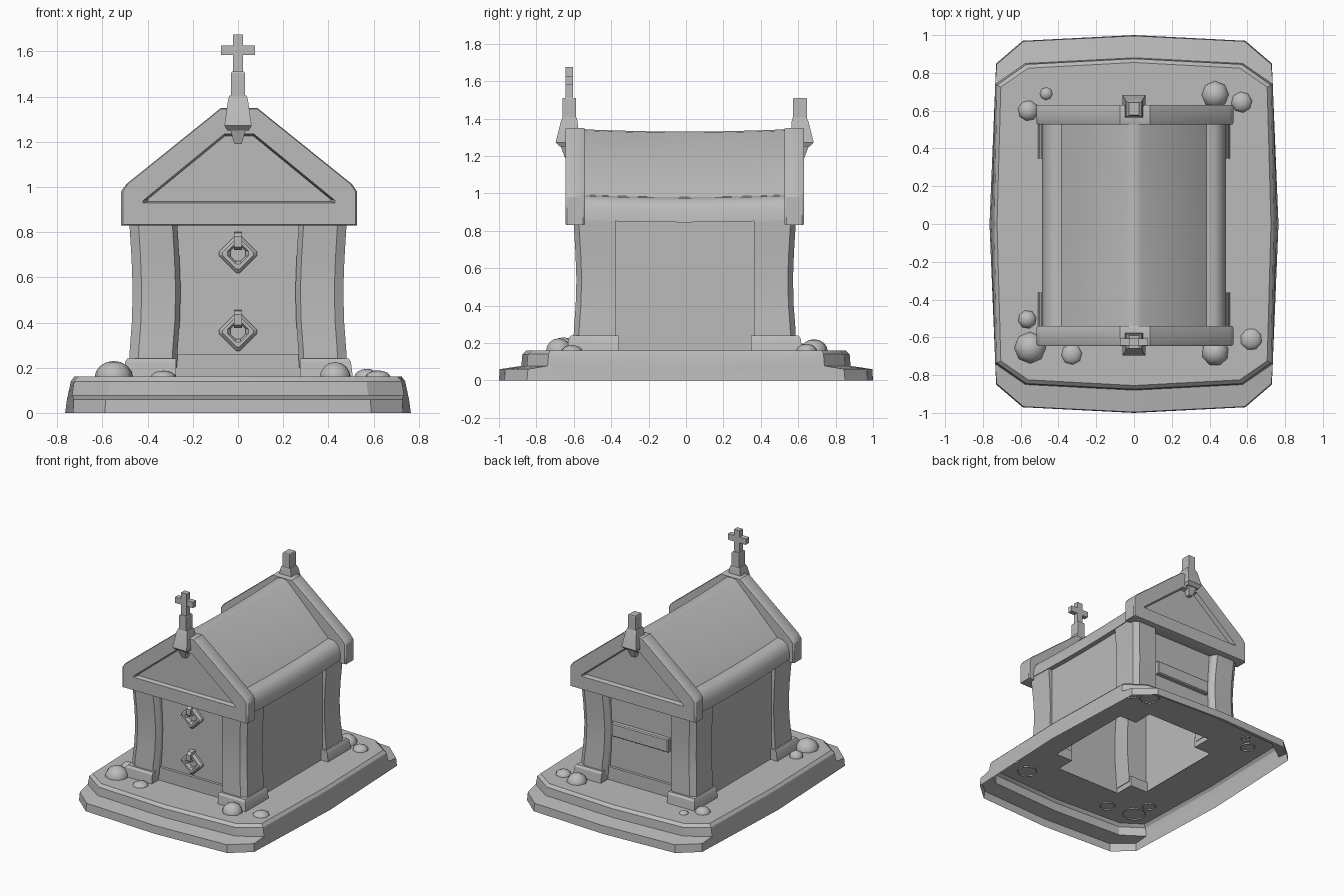
import bpy, bmesh, math
from mathutils import Matrix, Vector

old = bpy.data.objects.get("Cube")
if old:
    bpy.data.objects.remove(old, do_unlink=True)

stone = bpy.data.materials.new("grey stone")
stone.use_nodes = True
GREY = (0.5, 0.5, 0.5, 1)
stone.diffuse_color = GREY
stone.node_tree.nodes["Principled BSDF"].inputs["Base Color"].default_value = GREY

MID_Y = -0.007  # centre of the building along y


def finish(name, bm, angle=30):
    bmesh.ops.remove_doubles(bm, verts=bm.verts, dist=0.0005)
    bmesh.ops.recalc_face_normals(bm, faces=bm.faces)
    mesh = bpy.data.meshes.new(name)
    bm.to_mesh(mesh)
    bm.free()
    mesh.materials.append(stone)
    ob = bpy.data.objects.new(name, mesh)
    bpy.context.collection.objects.link(ob)
    bpy.ops.object.select_all(action='DESELECT')
    ob.select_set(True)
    bpy.context.view_layer.objects.active = ob
    bpy.ops.object.shade_smooth_by_angle(angle=math.radians(angle))
    return ob


def loft(name, rings, ends="caps", flip=(1, 1), mid=MID_Y, angle=30):
    """Skin equal rings; ends are caps, loop or open; flip mirrors x and y."""
    bm = bmesh.new()
    rows = [[bm.verts.new((p[0] * flip[0], p[1] * flip[1] + mid, p[2]))
             for p in ring] for ring in rings]
    pairs = list(zip(rows, rows[1:]))
    if ends == "loop":
        pairs.append((rows[-1], rows[0]))
    elif ends == "caps":
        bm.faces.new(rows[0])
        bm.faces.new(rows[-1])
    n = len(rows[0])
    for a, b in pairs:
        for i in range(n):
            j = (i + 1) % n
            bm.faces.new((a[i], a[j], b[j], b[i]))
    return finish(name, bm, angle)


def rect(x0, x1, y0, y1, z):
    return [(x0, y0, z), (x1, y0, z), (x1, y1, z), (x0, y1, z)]


def box(name, x, y, z, flip=(1, 1)):
    return loft(name, [rect(*x, *y, h) for h in z], flip=flip)


def outline(xm, xc, yc, x2, y2, ym, z):
    """Twelve-point slab outline with cut corners and slightly bowed sides."""
    quarter = [(xm, 0), (xc, yc), (x2, y2), (0, ym)]
    half = quarter + [(-x, y) for x, y in quarter[2:0:-1]]
    return [(x, y, z) for x, y in half + [(-x, -y) for x, y in half]]


# Stepped base: a hollow shell, open beneath and under the building
loft("base", [
    outline(0.765, 0.73, 0.85, 0.59, 0.97, 1.0, 0),
    outline(0.757, 0.727, 0.845, 0.585, 0.967, 0.996, 0.06),
    outline(0.753, 0.735, 0.74, 0.575, 0.85, 0.88, 0.077),
    outline(0.74, 0.725, 0.735, 0.57, 0.845, 0.875, 0.14),
    outline(0.725, 0.705, 0.725, 0.56, 0.825, 0.855, 0.16),
    outline(0.42, 0.42, 0.49, 0.41, 0.51, 0.51, 0.16)], ends="open", mid=0)

# Wall shell
loft("walls", [rect(-x, x, -y, y, z) for x, y, z in
               [(0.45, 0.525, 0.16), (0.45, 0.525, 0.86),
                (0.43, 0.51, 0.86), (0.43, 0.51, 0.16)]], ends="loop")


# Corner pillars with waisted sides, and their plinths
def pillar_ring(z, d):
    x0, x1, y0, y1 = 0.27 - d, 0.482 - d, 0.37, 0.595 - d
    return [(x0, y0, z), (x1, y0, z), (x1, y1 - 0.028, z), (x1 - 0.04, y1, z),
            (x0 + 0.022, y1, z), (x0, y1 - 0.035, z)]


for sx in (1, -1):
    for sy in (1, -1):
        side = ("left" if sx > 0 else "right") + ("_back" if sy > 0 else "_front")
        loft(side + "_pillar", [pillar_ring(z, d) for z, d in
             [(0.2, 0), (0.28, 0.003), (0.4, 0.012), (0.54, 0.016),
              (0.68, 0.011), (0.86, 0)]], flip=(sx, sy))
        loft(side + "_plinth", [rect(0.275, x, 0.355, y, z) for x, y, z in
             [(0.508, 0.628, 0.16), (0.5, 0.62, 0.225), (0.49, 0.608, 0.24)]],
             flip=(sx, sy))

# Curved roof with rolled eaves
half = [(0.0, 1.335), (0.04, 1.328), (0.385, 0.985), (0.43, 0.98),
        (0.465, 0.955), (0.483, 0.91), (0.487, 0.85)]
section = half + [(-x, z) for x, z in half[:0:-1]]
loft("roof", [[(x, y, z + 0.013 * (y / 0.56) ** 2 - 0.005) for x, z in section]
              for y in (-0.56, -0.4, -0.2, 0, 0.2, 0.4, 0.56)], angle=35)

# Gable ends with a sunken triangle
g_out = [(0.522, 0.83), (0.522, 0.98), (0.5, 1.012), (0.08, 1.35)]
g_in = [(0.425, 0.93), (0.425, 0.93), (0.425, 0.94), (0.065, 1.235)]


def gable_ring(pts, y, k=1.0):
    full = pts + [(-x, z) for x, z in pts[::-1]]
    return [(x * k + 0.005, y, 1.06 + (z - 1.06) * k) for x, z in full]


for sy, end in ((-1, "front"), (1, "back")):
    f = (1, sy)
    loft(end + "_gable", [
        gable_ring(g_out, 0.533, 0.985), gable_ring(g_out, 0.543),
        gable_ring(g_out, 0.628), gable_ring(g_out, 0.638, 0.985),
        gable_ring(g_in, 0.638), gable_ring(g_in, 0.605, 0.95)], flip=f)
    # Keystone, its drop and the post above
    loft(end + "_keystone", [rect(-x, x, y0, y1, z) for x, y0, y1, z in
         [(0.048, 0.59, 0.668, 1.25), (0.06, 0.57, 0.69, 1.272),
          (0.044, 0.572, 0.662, 1.385), (0.038, 0.578, 0.652, 1.405)]], flip=f)
    loft(end + "_keystone_drop", [rect(-x, x, 0.595, y, z) for x, y, z in
         [(0.016, 0.64, 1.19), (0.038, 0.668, 1.265)]], flip=f)
    loft(end + "_post", [rect(-x, x, 0.617 - y, 0.617 + y, z) for x, y, z in
         [(0.03, 0.037, 1.39), (0.03, 0.037, 1.505), (0.027, 0.034, 1.51)]], flip=f)
    box(end + "_sill", (-0.28, 0.28), (0.515, 0.545), (0.16, 0.258), flip=f)

# Cross on the front post
box("cross_upright", (-0.023, 0.023), (-0.637, -0.597), (1.5, 1.675))
box("cross_arm", (-0.075, 0.075), (-0.636, -0.598), (1.583, 1.627))

# Plaque on the back wall
loft("back_plaque", [[(x, y, 0.55 + h) for x, h in ((-a, -b), (a, -b), (a, b), (-a, b))]
                     for a, b, y in [(0.235, 0.05, 0.515), (0.235, 0.05, 0.553),
                                     (0.228, 0.043, 0.56)]])


# Diamond door rings on bent hangers
def diamond(r, cut, y, z):
    quarter = [(r, cut), (cut, r)]
    half = quarter + [(-b, a) for a, b in quarter]
    return [(a, y, z + b) for a, b in half + [(-a, -b) for a, b in half]]


for z, label in ((0.705, "upper"), (0.36, "lower")):
    loft(label + "_door_ring", [diamond(r, cut, y, z) for r, cut, y in
         [(0.085, 0.008, -0.525), (0.085, 0.008, -0.542), (0.068, 0.007, -0.557),
          (0.046, 0.01, -0.557), (0.033, 0.012, -0.542), (0.033, 0.012, -0.525)]],
         ends="loop", angle=20)
    outer = [(-0.52, 0.095), (-0.565, 0.092), (-0.582, 0.075), (-0.582, 0.03), (-0.56, 0.015)]
    inner = [(-0.52, 0.075), (-0.556, 0.073), (-0.564, 0.065), (-0.564, 0.035), (-0.55, 0.027)]
    loft(label + "_ring_hanger", [[(-0.017, y, z + h), (0.017, y, z + h),
         (0.017, v, z + g), (-0.017, v, z + g)] for (y, h), (v, g) in zip(outer, inner)])

# Pebbles around the building: x, y, radius, height of top
pebbles = [(-0.55, -0.655, 0.085, 0.23), (-0.33, -0.69, 0.057, 0.187),
           (-0.565, -0.505, 0.05, 0.2), (0.43, -0.68, 0.073, 0.225),
           (0.62, -0.61, 0.06, 0.188), (-0.56, 0.6, 0.056, 0.2),
           (-0.465, 0.69, 0.035, 0.18), (0.43, 0.685, 0.073, 0.22),
           (0.57, 0.645, 0.057, 0.195)]
for i, (x, y, r, top) in enumerate(pebbles):
    bm = bmesh.new()
    place = Matrix.Translation(Vector((x, y, 0.155))) @ Matrix.Rotation(i * 0.9, 4, 'Z')
    bmesh.ops.create_uvsphere(bm, u_segments=8, v_segments=8, radius=1,
                              matrix=place @ Matrix.Diagonal((r, r, top - 0.155, 1)))
    # keep only the upper half
    cut = bm.verts[:] + bm.edges[:] + bm.faces[:]
    bmesh.ops.bisect_plane(bm, geom=cut, plane_co=(0, 0, 0.15), plane_no=(0, 0, -1),
                           clear_outer=True)
    finish("pebble_%d" % (i + 1), bm, 50)
